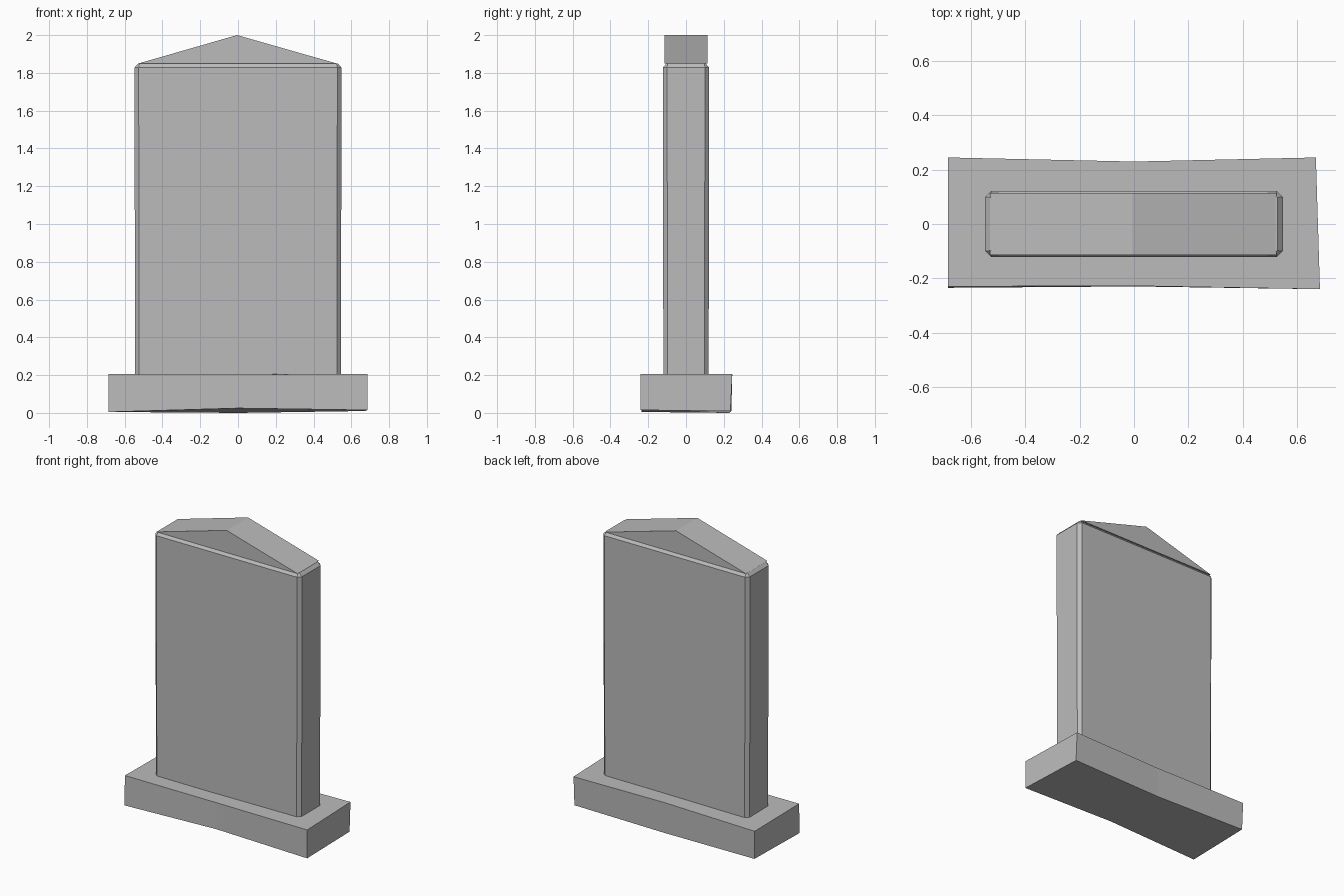
import bpy, bmesh

if "Cube" in bpy.data.objects:
    bpy.data.objects.remove(bpy.data.objects["Cube"])

stone = bpy.data.materials.new("grey_stone")
stone.diffuse_color = (0.5, 0.5, 0.5, 1)
stone.use_nodes = True
stone.node_tree.nodes["Principled BSDF"].inputs["Base Color"].default_value = stone.diffuse_color


def loft(name, rings):
    """Closed solid through matching horizontal or vertical rings."""
    bm = bmesh.new()
    loops = [[bm.verts.new(p) for p in ring] for ring in rings]
    n = len(loops[0])
    for a, b in zip(loops, loops[1:]):
        for i in range(n):
            j = (i + 1) % n
            bm.faces.new((a[i], a[j], b[j], b[i]))
    bm.faces.new(loops[0][::-1])
    bm.faces.new(loops[-1])
    bmesh.ops.recalc_face_normals(bm, faces=bm.faces)
    mesh = bpy.data.meshes.new(name)
    bm.to_mesh(mesh)
    bm.free()
    mesh.materials.append(stone)
    obj = bpy.data.objects.new(name, mesh)
    bpy.context.collection.objects.link(obj)
    return obj


def octagon(x, y, c, z):
    """Rectangle with chamfered corners."""
    return [(-x + c, -y, z), (x - c, -y, z), (x, -y + c, z), (x, y - c, z),
            (x - c, y, z), (-x + c, y, z), (-x, y - c, z), (-x, -y + c, z)]


# Plinth: slightly hewn block, three cross-sections from left to right
loft("plinth", [
    [(-0.685, -0.235, 0.005), (-0.68, 0.24, 0.01), (-0.685, 0.245, 0.2), (-0.685, -0.23, 0.205)],
    [(0.0, -0.23, 0.025), (0.0, 0.23, 0.0), (0.0, 0.23, 0.205), (0.0, -0.228, 0.203)],
    [(0.685, -0.24, 0.015), (0.67, 0.235, 0.01), (0.67, 0.245, 0.207), (0.685, -0.24, 0.207)],
])

# Upright slab with chamfered vertical and top edges
loft("slab", [
    octagon(0.545, 0.12, 0.022, 0.19),
    octagon(0.548, 0.122, 0.022, 1.828),
    octagon(0.528, 0.104, 0.006, 1.85),
])

# Gabled cap
loft("gable_cap", [
    [(-0.53, y, 1.849), (0.525, y, 1.849), (-0.005, y, 2.0)] for y in (-0.114, 0.114)
])
